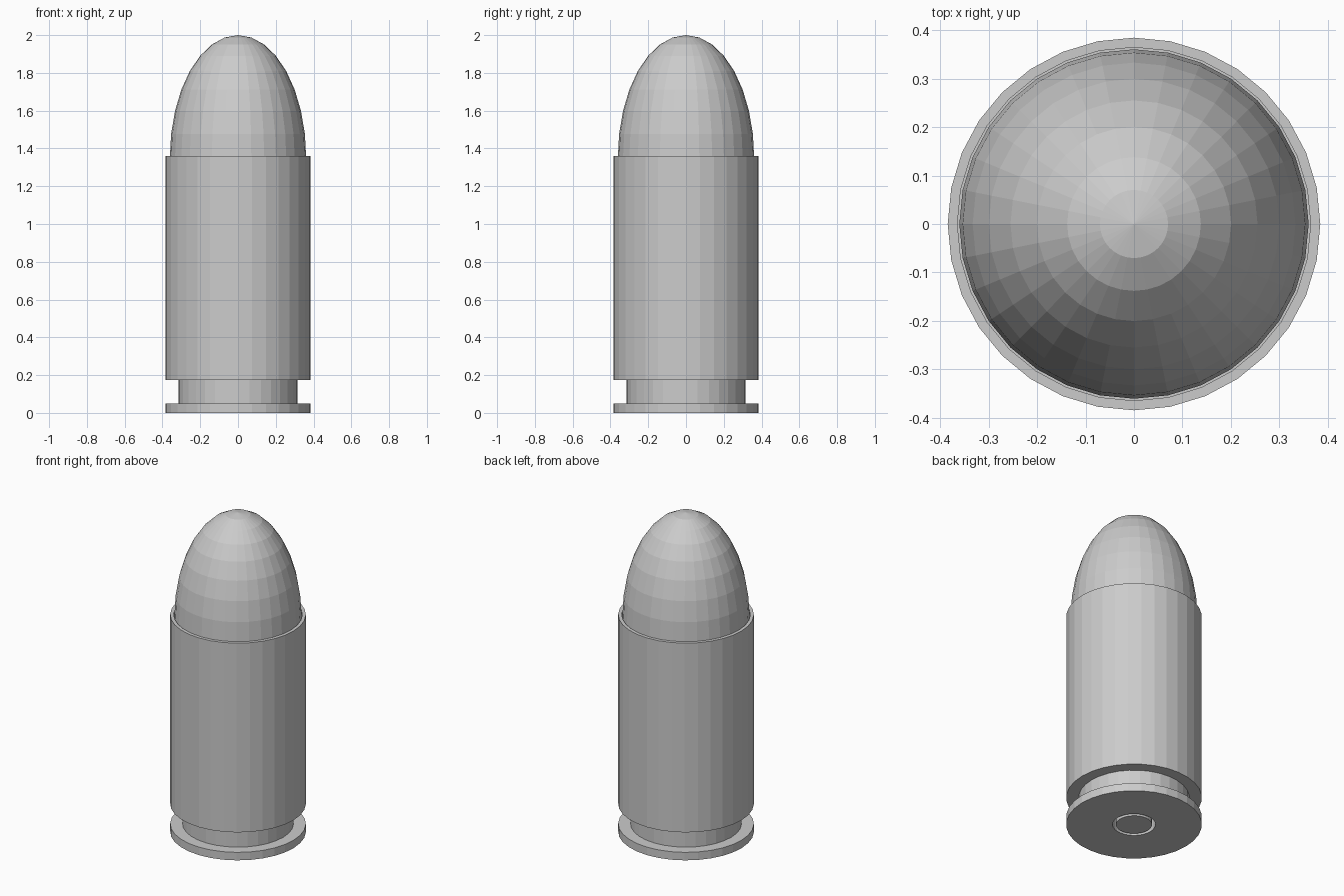
import bpy, bmesh, math

if "Cube" in bpy.data.objects:
    bpy.data.objects.remove(bpy.data.objects["Cube"])

SIDES = 32


def lathe(name, profile):
    """Spin an (r, z) profile round the z axis with flat faces."""
    bm = bmesh.new()
    rings = []
    for r, z in profile:
        if r == 0:
            rings.append([bm.verts.new((0, 0, z))] * SIDES)
        else:
            angles = [2 * math.pi * i / SIDES for i in range(SIDES)]
            rings.append([bm.verts.new((r * math.cos(a), r * math.sin(a), z)) for a in angles])
    for low, high in zip(rings, rings[1:]):
        for i in range(SIDES):
            j = (i + 1) % SIDES
            corners = list(dict.fromkeys((low[i], low[j], high[j], high[i])))
            bm.faces.new(corners)
    bmesh.ops.recalc_face_normals(bm, faces=bm.faces)
    mesh = bpy.data.meshes.new(name)
    bm.to_mesh(mesh)
    bm.free()
    obj = bpy.data.objects.new(name, mesh)
    bpy.context.collection.objects.link(obj)
    return obj


# Case: primer pocket, rim, extraction groove, body and open mouth
lathe("case", [
    (0, 0.12), (0.122, 0.12), (0.122, 0), (0.385, 0), (0.385, 0.05),
    (0.315, 0.05), (0.315, 0.175), (0.385, 0.175), (0.385, 1.36),
    (0.365, 1.36), (0.365, 1.24), (0, 1.24)])

# Primer: small plug with a narrow gap round it
lathe("primer", [(0, 0), (0.102, 0), (0.102, 0.12), (0, 0.12)])

# Projectile: half ellipsoid seated in the mouth, drawn to a slight point
nose = [(0.361 * math.sin(math.radians(11.25 * k)),
         1.35 + 0.65 * math.cos(math.radians(11.25 * k))) for k in range(8, 0, -1)]
lathe("projectile", [(0, 1.24), (0.361, 1.24)] + nose + [(0, 2.0)])
